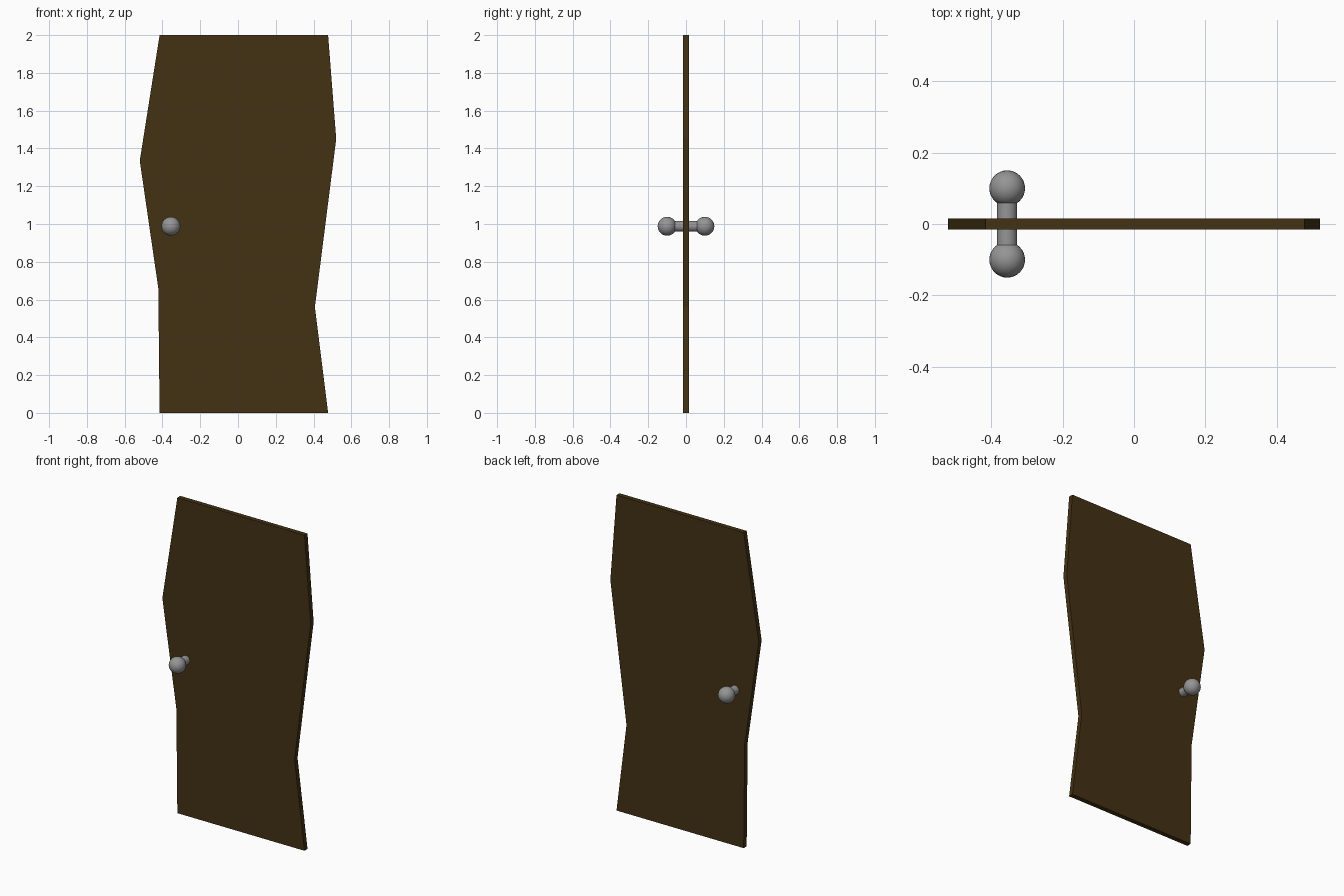
import bpy
import bmesh
from math import radians

cube = bpy.data.objects.get("Cube")
if cube:
    bpy.data.objects.remove(cube, do_unlink=True)


def material(name, rgb):
    mat = bpy.data.materials.new(name)
    mat.use_nodes = True
    color = (*rgb, 1)
    mat.diffuse_color = color
    mat.node_tree.nodes["Principled BSDF"].inputs["Base Color"].default_value = color
    return mat


wood = material("dark_brown_wood", (0.056, 0.032, 0.007))
metal = material("grey_metal", (0.30, 0.30, 0.30))

# Crooked door panel: outline extruded through its thickness
THICK = 0.03
outline = [(-0.415, 0), (0.477, 0), (0.407, 0.56), (0.52, 1.45),
           (0.477, 2), (-0.415, 2), (-0.52, 1.335), (-0.422, 0.66)]
bm = bmesh.new()
front = bm.faces.new([bm.verts.new((x, -THICK / 2, z)) for x, z in outline])
back = bmesh.ops.extrude_face_region(bm, geom=[front], use_keep_orig=True)
bmesh.ops.translate(bm, vec=(0, THICK, 0),
                    verts=[v for v in back["geom"] if isinstance(v, bmesh.types.BMVert)])
bmesh.ops.recalc_face_normals(bm, faces=bm.faces)
mesh = bpy.data.meshes.new("door_panel")
bm.to_mesh(mesh)
bm.free()
mesh.materials.append(wood)
bpy.context.collection.objects.link(bpy.data.objects.new("door_panel", mesh))

# Round knob on each side, joined by a shaft through the panel
KNOB_X, KNOB_Z, KNOB_Y = -0.355, 0.988, 0.1


def finish(name):
    obj = bpy.context.object
    obj.name = name
    obj.data.materials.append(metal)
    bpy.ops.object.shade_smooth_by_angle(angle=radians(40))


for name, side in (("front_knob", -1), ("back_knob", 1)):
    bpy.ops.mesh.primitive_uv_sphere_add(segments=32, ring_count=16, radius=0.05,
                                         location=(KNOB_X, side * KNOB_Y, KNOB_Z))
    finish(name)

bpy.ops.mesh.primitive_cylinder_add(vertices=32, radius=0.028, depth=2 * KNOB_Y,
                                    location=(KNOB_X, 0, KNOB_Z),
                                    rotation=(radians(90), 0, 0))
finish("knob_shaft")
